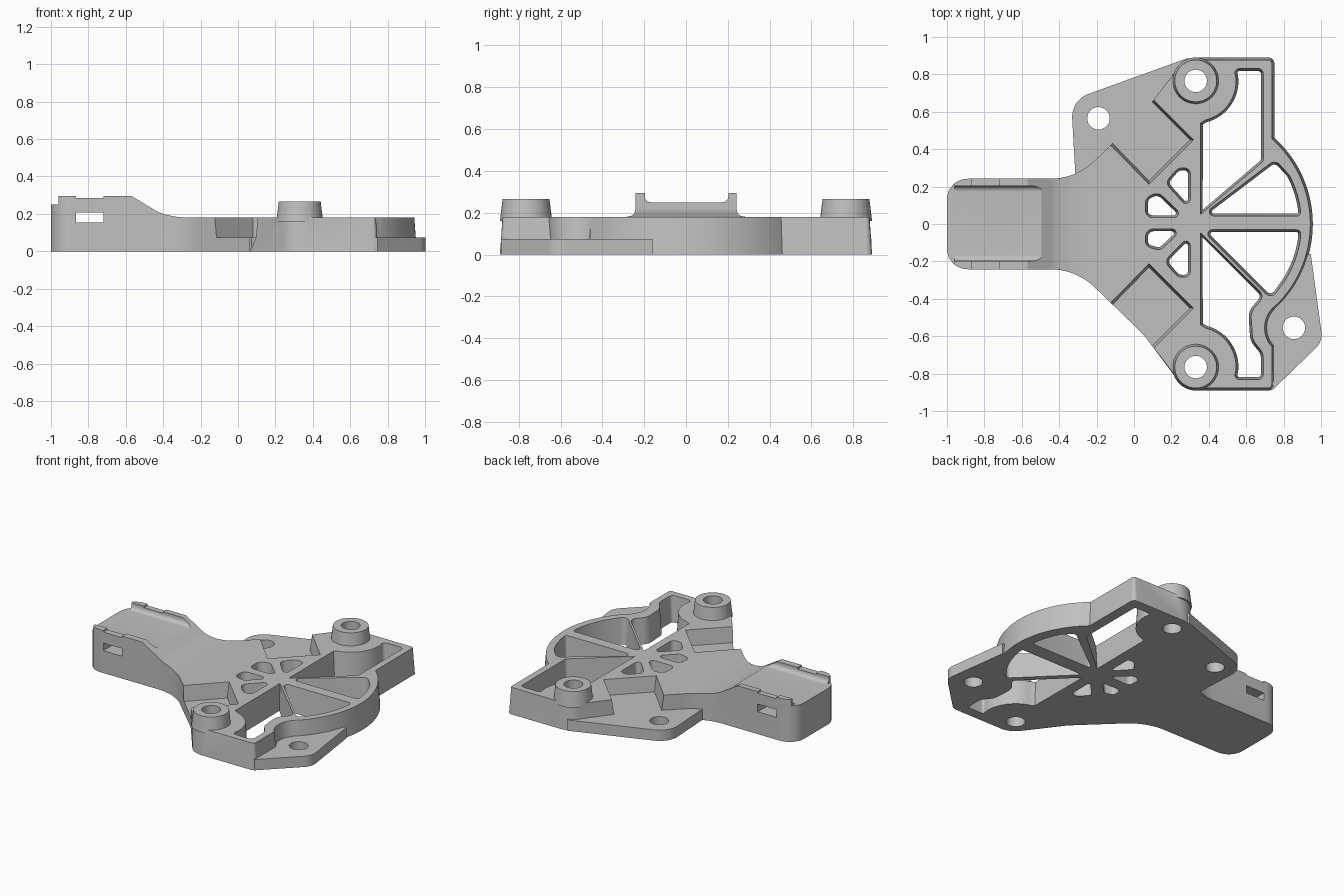
import bpy, bmesh
from math import sin, cos, tan, radians, atan2
from mathutils import Vector, Matrix

if "Cube" in bpy.data.objects:
    bpy.data.objects.remove(bpy.data.objects["Cube"])

grey = bpy.data.materials.new("mid_grey")
grey.use_nodes = True
COLOUR = (0.53, 0.53, 0.53, 1)
grey.diffuse_color = COLOUR
grey.node_tree.nodes["Principled BSDF"].inputs["Base Color"].default_value = COLOUR


def arc(cx, cy, r, a0, a1, n=24):
    """Points on a circle arc, angles in degrees."""
    angles = [radians(a0 + (a1 - a0) * i / n) for i in range(n + 1)]
    return [(cx + r * cos(a), cy + r * sin(a)) for a in angles]


def rounded(corners, n=8):
    """Fillet each (x, y, radius) corner; corners without radius stay sharp."""
    out = []
    for i, c in enumerate(corners):
        p = Vector(c[:2])
        r = c[2] if len(c) > 2 else 0
        if not r:
            out.append(p)
            continue
        u = Vector(corners[i - 1][:2]) - p
        v = Vector(corners[(i + 1) % len(corners)][:2]) - p
        half = u.angle(v) / 2
        d = min(r / tan(half), 0.49 * u.length, 0.49 * v.length)
        r = d * tan(half)
        u.normalize()
        v.normalize()
        centre = p + (u + v).normalized() * (d / cos(half))
        s, e = p + u * d - centre, p + v * d - centre
        a = atan2(s.y, s.x)
        sweep = atan2(s.x * e.y - s.y * e.x, s.dot(e))
        out += [centre + r * Vector((cos(a + sweep * k / n), sin(a + sweep * k / n)))
                for k in range(n + 1)]
    return out


def inset(pts, amount):
    """Move every point inwards by amount(x)."""
    pts = [Vector(p) for p in pts]
    m = len(pts)
    area = sum(pts[i - 1].cross(pts[i]) for i in range(m))
    sign = 1 if area > 0 else -1
    out = []
    for i, p in enumerate(pts):
        a = (p - pts[i - 1]).normalized()
        b = (pts[(i + 1) % m] - p).normalized()
        na, nb = Vector((-a.y, a.x)), Vector((-b.y, b.x))
        out.append(p + (na + nb) * sign * amount(p.x) / max(0.4, 1 + na.dot(nb)))
    return out


def finish(name, bm):
    bmesh.ops.recalc_face_normals(bm, faces=bm.faces)
    me = bpy.data.meshes.new(name)
    bm.to_mesh(me)
    bm.free()
    me.materials.append(grey)
    ob = bpy.data.objects.new(name, me)
    bpy.context.collection.objects.link(ob)
    return ob


def prism(name, low, high, z0, z1, turn=None):
    """Solid between two matching outlines."""
    bm = bmesh.new()
    lo = [bm.verts.new((p[0], p[1], z0)) for p in low]
    hi = [bm.verts.new((p[0], p[1], z1)) for p in high]
    bm.faces.new(lo)
    bm.faces.new(hi)
    for i in range(len(lo)):
        bm.faces.new((lo[i - 1], lo[i], hi[i], hi[i - 1]))
    if turn:
        bm.transform(turn)
    return finish(name, bm)


def cone(name, x, y, z0, z1, r0, r1):
    return prism(name, arc(x, y, r0, 0, 352.5, 47), arc(x, y, r1, 0, 352.5, 47), z0, z1)


def box(name, x0, x1, y0, y1, z0, z1):
    p = [(x0, y0), (x1, y0), (x1, y1), (x0, y1)]
    return prism(name, p, p, z0, z1)


def pocket(name, pts, z0=-0.02):
    """Drafted cutter, wider at the top."""
    return prism(name, inset(pts, lambda x: 0.015), pts, z0, 0.19)


def combine(target, tool, operation):
    mod = target.modifiers.new("cut", "BOOLEAN")
    mod.operation = operation
    mod.solver = "EXACT"
    mod.object = tool
    tool.hide_render = True
    bpy.context.view_layer.objects.active = target
    bpy.ops.object.modifier_apply(modifier=mod.name)
    bpy.data.objects.remove(tool)


def flip(pts):
    return [(p[0], -p[1], *p[2:]) for p in pts]


# Main body: handle, flared neck, boss corners and round rim
side = [(-1, -.242, .11), (-.31, -.242, .34), (.05, -.59, .3),
        (.275, -.89, .14), (.75, -.89, .03)]
rim = arc(.336, 0, .62, -48, 48, 40)
outline = rounded(side + rim + flip(side)[::-1])
body = prism("bracket_body", outline,
             inset(outline, lambda x: .022 * min(1, max(0, (x - .2) / .15))), 0, .295)

# Slope from the handle down to the hub deck
slope = [(-.57, .296), (-.43, .212), (-.39, .197), (-.34, .186), (-.28, .18),
         (1.2, .18), (1.2, .5), (-.57, .5)]
stand = Matrix.Rotation(radians(90), 4, "X")
combine(body, prism("slope_cutter", slope, slope, -1.2, 1.2, stand), "DIFFERENCE")

# Handle cradle channel with filleted floor, run along x
channel = rounded([(-.197, .25, .03), (.203, .25, .03), (.203, .5), (-.197, .5)])
along = Matrix(((0, 0, 1, 0), (1, 0, 0, 0), (0, 1, 0, 0), (0, 0, 0, 1)))
combine(body, prism("channel_cutter", channel, channel, -1.2, -.4, along), "DIFFERENCE")

# Lowered lip at the end of the handle
combine(body, box("end_lip", -1.2, -.96, -.5, .5, .25, .5), "DIFFERENCE")

# Strap slot through the handle and shallow recess on top of the walls
combine(body, box("strap_slot", -.865, -.72, -.5, .5, .155, .208), "DIFFERENCE")
combine(body, box("strap_top", -.865, -.72, -.5, .5, .284, .5), "DIFFERENCE")

# Diagonal slots on both sides of the neck
for s in (-1, 1):
    notch = [(-.33, s * .63), (.08, s * .21), (.32, s * .45), (-.09, s * .86)]
    combine(body, pocket("diagonal_slot", notch, .075), "DIFFERENCE")

# Clearance around the right ear screw
combine(body, cone("ear_clearance", .85, -.555, .07, .3, .14, .165), "DIFFERENCE")

# Thin mounting ears
left_ear = rounded([(-.31, .2), (-.336, .662, .13), (.29, .888), (.4, .7), (.2, .2)])
right_ear = rounded([(.6, -.88), (.745, -.884), (1.009, -.628, .1), (.945, -.16), (.65, -.2)])
for name, pts in (("left_ear", left_ear), ("right_ear", right_ear)):
    combine(body, prism(name, pts, pts, 0, .075), "UNION")

# Raised screw bosses
for s in (-1, 1):
    combine(body, cone("boss", .33, s * .765, .16, .266, .125, .112), "UNION")

# Screw holes
for x, y in ((.33, .765), (.33, -.765), (-.19, .565), (.855, -.555)):
    combine(body, cone("screw_hole", x, y, -.1, .5, .06, .06), "DIFFERENCE")

# Large pockets wrapping round the bosses
boss_wrap = arc(.33, .765, .215, 2, -76, 14)
upper = rounded([(.355, .05), (.692, .335, .03), (.692, .832, .03), (.535, .832, .03)]
                + boss_wrap + [(.355, .54)])
lower = rounded([(.355, -.045), (.355, -.54)] + flip(boss_wrap)[::-1]
                + [(.535, -.832, .03), (.692, -.832, .03), (.692, -.69, .08),
                   (.635, -.62, .08), (.625, -.47, .08), (.70, -.385, .04)])

# Wedge pockets inside the round rim
wedge_up = rounded([(.355, .042, .024), (.755, .345, .04)]
                   + arc(.336, 0, .56, 28, 9, 10) + [(.893, .042, .04)])
wedge_low = rounded([(.36, -.03, .024), (.893, -.03, .04)]
                    + arc(.336, 0, .56, -8, -32, 10) + [(.735, -.405, .04)])

# Small teardrop pockets around the hub
drops = [[(.302, .07, .025), (.302, .30, .05), (.235, .30, .05), (.165, .22, .04)],
         [(.275, .033, .025), (.13, .172, .05), (.06, .14, .05), (.06, .033, .04)],
         [(.265, -.025, .025), (.06, -.025, .05), (.06, -.12, .04), (.14, -.142, .04)],
         [(.302, -.055, .025), (.302, -.285, .05), (.235, -.285, .05), (.16, -.20, .04)]]
for pts in [upper, lower, wedge_up, wedge_low] + [rounded(d) for d in drops]:
    combine(body, pocket("pocket", pts), "DIFFERENCE")

bpy.ops.object.select_all(action="DESELECT")
body.select_set(True)
bpy.context.view_layer.objects.active = body
bpy.ops.object.shade_smooth_by_angle(angle=radians(30))
